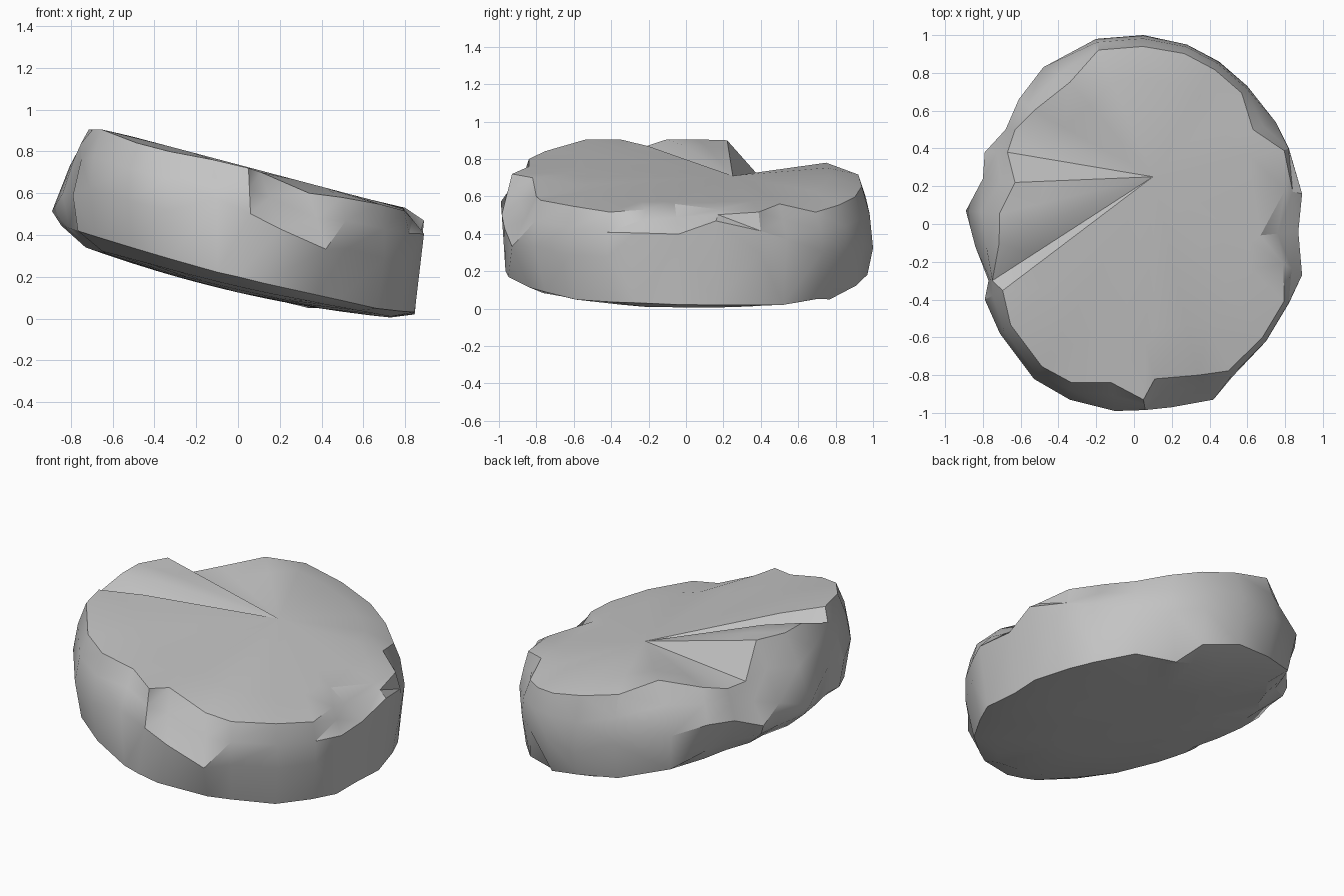
import bpy
import bmesh
from mathutils import Vector

# Tilted surfaces that bound the slab
def top_z(x):
    return min(0.905, 0.742 - 0.265 * x)

def rim_z(x, y):
    return max(0.02, 0.195 - 0.27 * x + 0.03 * x * x) + 0.05 * max(0, x) * max(0, -y)

def under_z(x, y):
    return max(0.0, 0.125 - 0.23 * x + 0.09 * x * x) + 0.04 * max(0, -y - 0.1)

# Girdle stations: x, y, height fraction, top scale, bottom scale
stations = [
    (0.87, -0.04, 0.70, 0.77, 0.96), (0.89, 0.16, 0.88, 0.97, 0.95),
    (0.82, 0.40, 0.55, 0.97, 0.95), (0.75, 0.54, 0.65, 0.88, 0.96),
    (0.60, 0.73, 0.55, 0.95, 0.95), (0.45, 0.86, 0.50, 0.95, 0.96),
    (0.28, 0.95, 0.45, 0.95, 0.96), (0.05, 1.00, 0.30, 0.94, 0.97),
    (-0.20, 0.98, 0.45, 0.94, 0.95), (-0.48, 0.83, 0.45, 0.90, 0.95),
    (-0.61, 0.66, 0.50, 0.92, 0.93), (-0.68, 0.50, 0.45, 0.95, 0.93),
    (-0.79, 0.38, 0.20, 0.86, 0.97), (-0.80, 0.24, 0.30, 0.84, 0.98),
    (-0.89, 0.07, 0.15, 0.80, 0.95), (-0.84, -0.12, 0.35, 0.85, 0.96),
    (-0.77, -0.30, 0.45, 0.97, 0.98), (-0.79, -0.40, 0.35, 0.88, 0.97),
    (-0.71, -0.58, 0.45, 0.92, 0.96), (-0.53, -0.82, 0.45, 0.92, 0.96),
    (-0.34, -0.93, 0.45, 0.90, 0.96), (-0.10, -0.99, 0.65, 0.85, 0.97),
    (0.06, -0.985, 0.58, 0.94, 0.98), (0.20, -0.97, 0.49, 0.87, 0.96),
    (0.42, -0.93, 0.45, 0.87, 0.90), (0.52, -0.81, 0.50, 0.96, 0.93),
    (0.70, -0.62, 0.48, 0.97, 0.95), (0.82, -0.42, 0.50, 0.97, 0.95),
    (0.89, -0.27, 0.75, 0.97, 0.95),
]
# Chipped top corners that leave the regular rim
chips = {
    0: (0.67, -0.06, 0.56), 1: (0.80, 0.18, 0.53), 3: (0.63, 0.50, 0.56),
    9: (-0.34, 0.75, 0.78), 10: (-0.53, 0.60, 0.73), 11: (-0.63, 0.50, 0.71),
    12: (-0.67, 0.38, 0.72), 13: (-0.63, 0.22, 0.90), 16: (-0.75, -0.30, 0.84),
    20: (-0.33, -0.84, 0.80), 21: (-0.12, -0.84, 0.76), 22: (0.05, -0.93, 0.72),
    23: (0.11, -0.82, 0.70), 24: (0.34, -0.80, 0.60), 28: (0.79, -0.21, 0.53),
}
straight = {9, 10, 11, 12, 13, 16}      # spokes cut straight from the apex
# Chipped bottom corners
foot_moves = {5: (0.34, 0.77, 0.05), 8: (-0.19, 0.93, 0.21), 9: (-0.45, 0.79, 0.28),
              22: (0.0, -0.965, 0.20), 23: (0.12, -0.95, 0.17)}

def rim_drop(x, y):
    if y > 0.6:
        return 0.075
    return 0.0 if x < -0.6 else 0.015 if x > 0.6 else 0.03

apex_co = Vector((0.10, 0.25, 0.71))
bm = bmesh.new()
rings = [[] for _ in range(7)]
for i, (x, y, f, t, b) in enumerate(stations):
    crown = Vector(chips.get(i, (x * t, y * t, top_z(x * t) - rim_drop(x, y))))
    foot = Vector(foot_moves.get(i, (x * b, y * b, rim_z(x * b, y * b))))
    mid = Vector((x, y, foot.z + (crown.z - foot.z) * f))
    deck = apex_co.lerp(crown, 0.75)
    if i not in straight:
        deck.z = top_z(deck.x) - (0.02 if y > 0.6 else 0.005)
    # Shoulder bulges a little beyond the straight line, except at chips
    bulge = 0.0 if i in chips else 0.015
    shoulder = crown.lerp(mid, 0.45) + Vector((x, y, 0)) * bulge
    belly, core = (Vector((x * s, y * s, under_z(x * s, y * s))) for s in (0.82, 0.45))
    for ring, p in zip(rings, (deck, crown, shoulder, mid, foot, belly, core)):
        ring.append(bm.verts.new(p))

apex = bm.verts.new(apex_co)
base = bm.verts.new((0, 0, under_z(0, 0)))
n = len(stations)
for i in range(n):
    j = (i + 1) % n
    bm.faces.new((apex, rings[0][i], rings[0][j]))
    bm.faces.new((base, rings[6][j], rings[6][i]))
    for up, low in zip(rings, rings[1:]):
        # Split each panel along its shorter diagonal
        a, b, c, d = up[i], low[i], low[j], up[j]
        if (a.co - c.co).length < (b.co - d.co).length:
            bm.faces.new((a, b, c))
            bm.faces.new((a, c, d))
        else:
            bm.faces.new((a, b, d))
            bm.faces.new((b, c, d))
bmesh.ops.recalc_face_normals(bm, faces=bm.faces)

mesh = bpy.data.meshes.new("rock_slab")
bm.to_mesh(mesh)
bm.free()
rock = bpy.data.objects.new("rock_slab", mesh)
bpy.context.collection.objects.link(rock)

# Stone colour
stone = bpy.data.materials.new("stone_grey")
stone.diffuse_color = (0.55, 0.55, 0.55, 1)
mesh.materials.append(stone)

bpy.context.view_layer.objects.active = rock
rock.select_set(True)
bpy.ops.object.shade_smooth_by_angle(angle=0.52)
